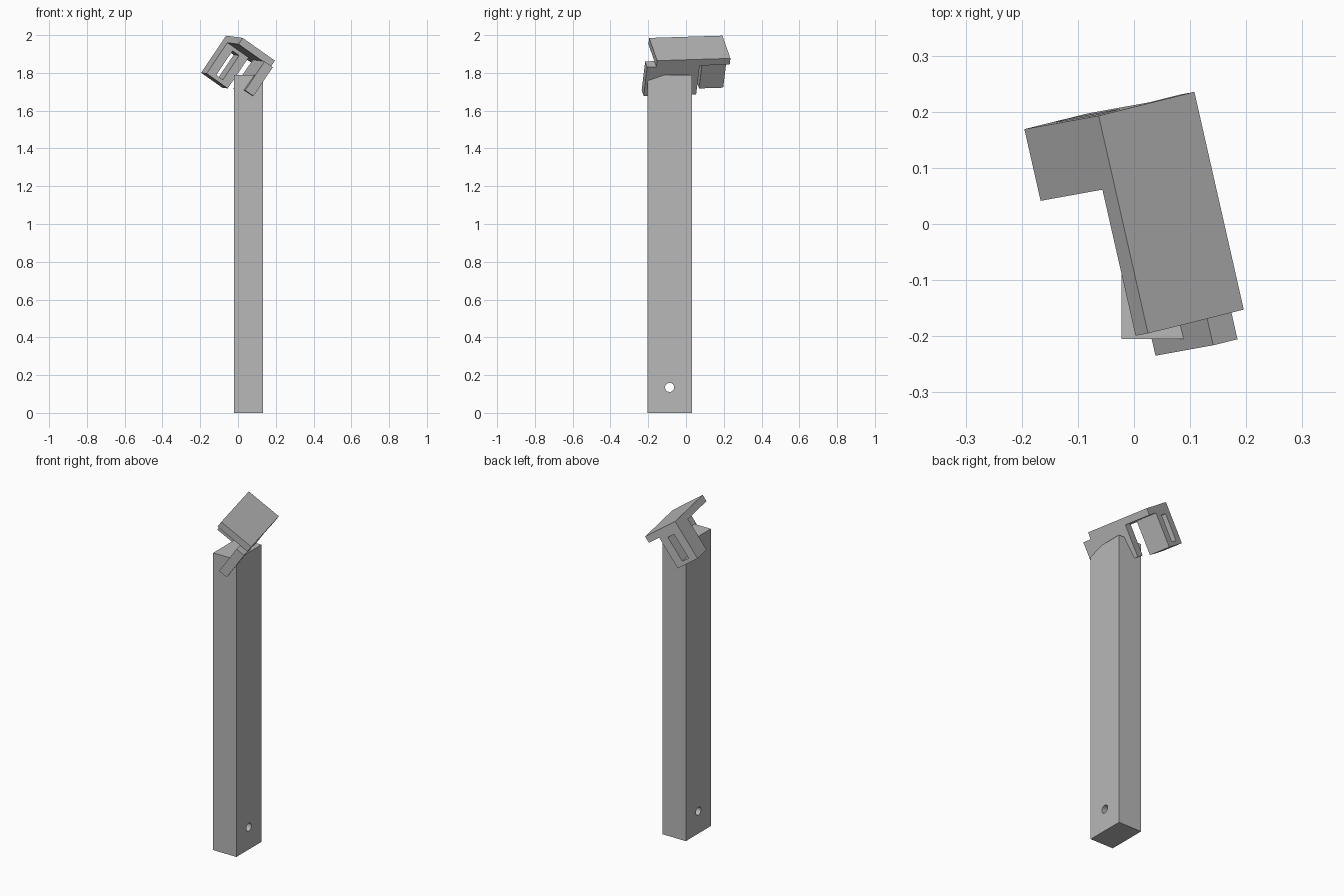
import bpy
import bmesh
from mathutils import Matrix, Vector

if "Cube" in bpy.data.objects:
    bpy.data.objects.remove(bpy.data.objects["Cube"], do_unlink=True)

grey = bpy.data.materials.new("plain grey")
grey.use_nodes = True
colour = (0.48, 0.48, 0.48, 1)
grey.diffuse_color = colour
grey.node_tree.nodes["Principled BSDF"].inputs["Base Color"].default_value = colour


def add_object(name, bm, frame):
    mesh = bpy.data.meshes.new(name)
    bm.to_mesh(mesh)
    bm.free()
    mesh.materials.append(grey)
    obj = bpy.data.objects.new(name, mesh)
    obj.matrix_world = frame
    bpy.context.collection.objects.link(obj)
    return obj


def box(name, low, high, frame=Matrix()):
    """Box between two opposite corners, placed in the given frame."""
    low, high = Vector(low), Vector(high)
    bm = bmesh.new()
    bmesh.ops.create_cube(bm, size=1)
    for v in bm.verts:
        v.co = (low + high) / 2 + v.co * (high - low)
    return add_object(name, bm, frame)


def cut(target, cutter):
    """Subtract the cutter for good, then remove it."""
    cutter.hide_render = True
    mod = target.modifiers.new("cut", "BOOLEAN")
    mod.operation = "DIFFERENCE"
    mod.solver = "EXACT"
    mod.object = cutter
    bpy.context.view_layer.update()
    bpy.context.view_layer.objects.active = target
    bpy.ops.object.modifier_apply(modifier=mod.name)
    bpy.data.objects.remove(cutter, do_unlink=True)


# Upright post with a cross hole near its foot
post = box("post", (-0.022, -0.205, 0), (0.133, 0.033, 1.79))
bm = bmesh.new()
bmesh.ops.create_cone(bm, cap_ends=True, segments=24, radius1=0.024, radius2=0.024, depth=1)
turn = Matrix.Translation((0.05, -0.087, 0.135)) @ Matrix.Rotation(1.5707963, 4, "Y")
cut(post, add_object("hole_cutter", bm, turn))

# Tilted frame of the head: across, along and normal to the top plate
along = Vector((-0.088, 0.388, 0.012)).normalized()
across = Vector((0.17, 0.044, -0.12))
normal = across.cross(along).normalized()
across = along.cross(normal)
head = Matrix((across, along, normal)).transposed().to_4x4()
head.translation = (0.025, -0.195, 1.985)

# Head plate, the bar beneath it and the slotted block at the back
box("head_plate", (0, 0, -0.04), (0.213, 0.398, 0), head)
box("clamp_bar", (0.159, -0.05, -0.225), (0.213, 0.235, -0.04), head)
block = box("slotted_block", (0, 0.267, -0.238), (0.14, 0.398, -0.04), head)
cut(block, box("slot_cutter", (0.048, 0.2, -0.215), (0.092, 0.5, -0.06), head))
